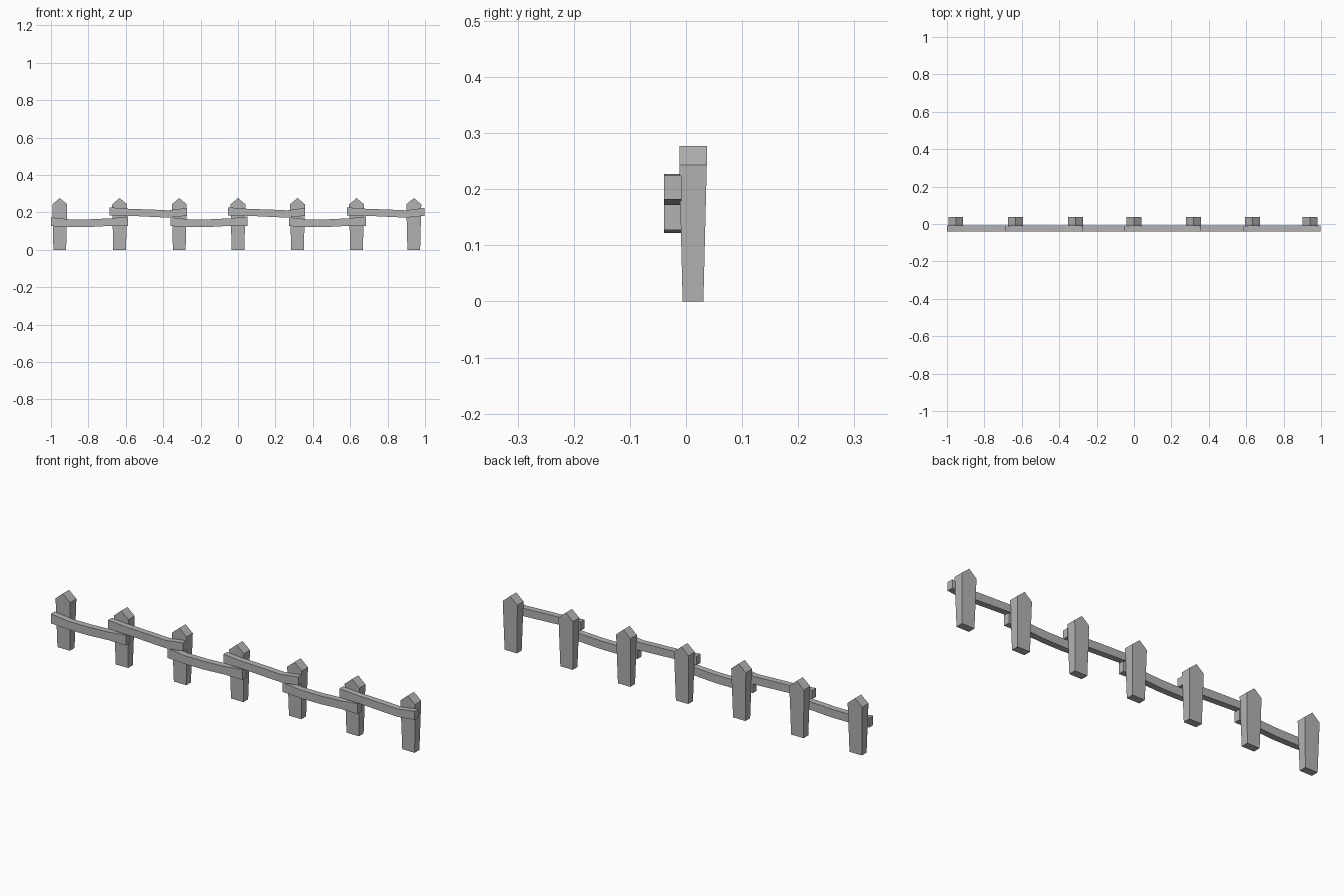
import bpy
import bmesh

cube = bpy.data.objects.get("Cube")
if cube:
    bpy.data.objects.remove(cube, do_unlink=True)

grey = bpy.data.materials.new("plain_grey")
grey.use_nodes = True
colour = (0.45, 0.45, 0.45, 1)
grey.diffuse_color = colour
grey.node_tree.nodes["Principled BSDF"].inputs["Base Color"].default_value = colour


def loft(name, sections, x=0.0, z=0.0):
    """Skin a row of matching cross-sections and cap both ends."""
    bm = bmesh.new()
    rings = [[bm.verts.new(p) for p in ring] for ring in sections]
    for a, b in zip(rings, rings[1:]):
        for i in range(len(a)):
            j = (i + 1) % len(a)
            bm.faces.new((a[i], a[j], b[j], b[i]))
    bm.faces.new(rings[0])
    bm.faces.new(rings[-1])
    bmesh.ops.recalc_face_normals(bm, faces=bm.faces)
    mesh = bpy.data.meshes.new(name)
    bm.to_mesh(mesh)
    bm.free()
    mesh.materials.append(grey)
    obj = bpy.data.objects.new(name, mesh)
    obj.location = (x, 0, z)
    bpy.context.collection.objects.link(obj)


# Posts: tapered towards the ground, with a ridged top
def post_side(foot_y, top_y):
    return [(-0.034, foot_y, 0), (0.034, foot_y, 0), (0.04, top_y, 0.243),
            (0, top_y, 0.277), (-0.04, top_y, 0.243)]


post_sections = [post_side(-0.006, -0.012), post_side(0.031, 0.037)]
for n, x in enumerate([-0.953, -0.633, -0.314, 0.0, 0.318, 0.634, 0.94]):
    loft(f"post_{n + 1}", post_sections, x)


# Rails: bowed boards given as (position, bottom, top) along the length
def rail_sections(profile):
    return [[(x, -0.039, low), (x, -0.008, low), (x, -0.008, top), (x, -0.039, top)]
            for x, low, top in profile]


low_rail = rail_sections([(-0.206, 0.127, 0.174), (-0.11, 0.122, 0.163),
                          (0, 0.122, 0.163), (0.11, 0.128, 0.168), (0.206, 0.127, 0.178)])
high_rail = rail_sections([(-0.206, 0.183, 0.227), (-0.1, 0.182, 0.219),
                           (0.02, 0.176, 0.215), (0.11, 0.172, 0.211), (0.206, 0.182, 0.224)])
for n, x in enumerate([-0.794, -0.155, 0.478]):
    loft(f"low_rail_{n + 1}", low_rail, x)
for n, x in enumerate([-0.48, 0.153, 0.79]):
    loft(f"high_rail_{n + 1}", high_rail, x)
